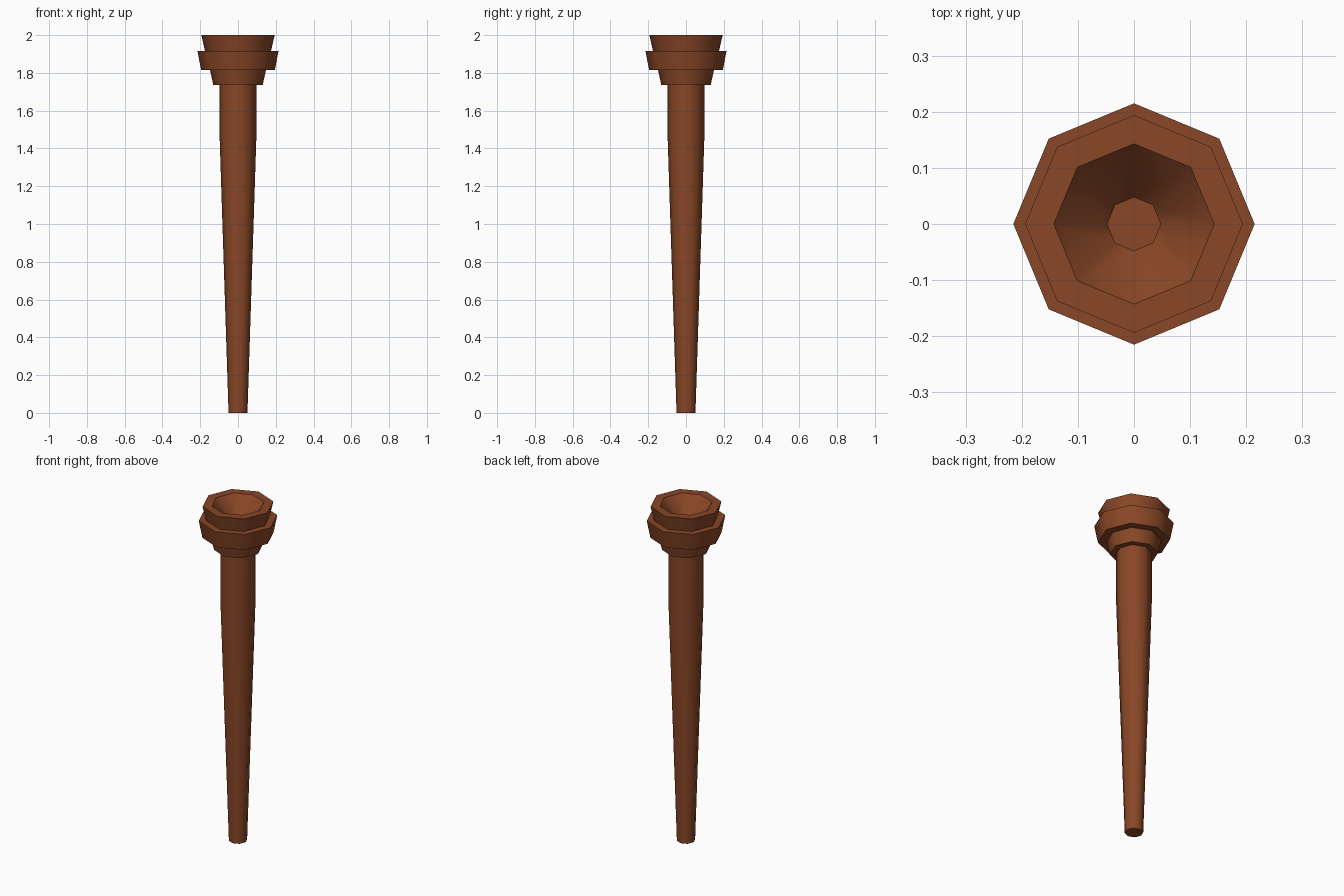
import bpy
import bmesh
import math

if "Cube" in bpy.data.objects:
    bpy.data.objects.remove(bpy.data.objects["Cube"])

SIDES = 8

wood = bpy.data.materials.new("brown_wood")
wood.diffuse_color = (0.25, 0.063, 0.02, 1.0)
wood.use_nodes = True
wood.node_tree.nodes["Principled BSDF"].inputs["Base Color"].default_value = wood.diffuse_color


def lathe(name, profile, cap_start=False, cap_end=False):
    """Turn an (r, z) profile around z into an eight-sided part."""
    bm = bmesh.new()
    rings = []
    for r, z in profile:
        rings.append([bm.verts.new((r * math.cos(math.tau * i / SIDES),
                                    r * math.sin(math.tau * i / SIDES), z))
                      for i in range(SIDES)])
    for a, b in zip(rings, rings[1:]):
        for i in range(SIDES):
            j = (i + 1) % SIDES
            bm.faces.new((a[i], a[j], b[j], b[i]))
    if cap_start:
        bm.faces.new(rings[0][::-1])
    if cap_end:
        bm.faces.new(rings[-1])
    mesh = bpy.data.meshes.new(name)
    bm.to_mesh(mesh)
    bm.free()
    mesh.materials.append(wood)
    obj = bpy.data.objects.new(name, mesh)
    bpy.context.collection.objects.link(obj)
    bpy.ops.object.select_all(action='DESELECT')
    obj.select_set(True)
    bpy.context.view_layer.objects.active = obj
    bpy.ops.object.shade_smooth_by_angle(angle=math.radians(50))
    return obj


# Tapered handle, straight near the top
lathe("handle", [(0.05, 0), (0.097, 1.45), (0.097, 1.737)], cap_start=True)

# Small collar with its underside
lathe("lower_collar", [(0.097, 1.737), (0.131, 1.737), (0.148, 1.815)])

# Widest ring with its underside and upper ledge
lathe("wide_ring", [(0.148, 1.815), (0.195, 1.815), (0.215, 1.917), (0.175, 1.917)])

# Flared rim with the hollow bowl inside
lathe("rim_bowl", [(0.175, 1.917), (0.194, 2.0), (0.143, 2.0), (0.048, 1.89)],
      cap_end=True)
